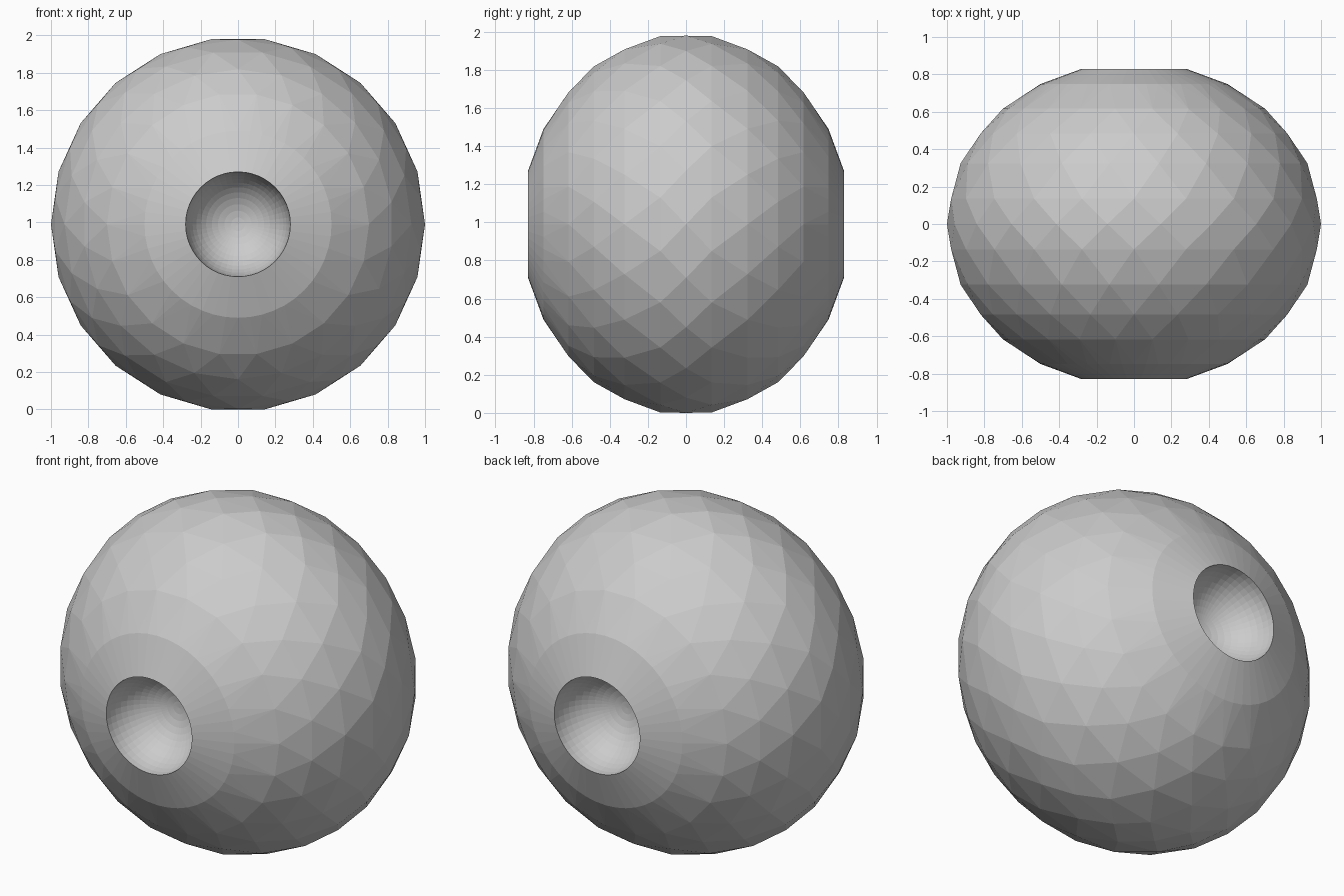
import bpy, bmesh
from math import sin, cos, pi, radians

if "Cube" in bpy.data.objects:
    bpy.data.objects.remove(bpy.data.objects["Cube"])

CENTRE_Z = 0.99     # height of the middle of the ball
DEPTH = 0.864       # half depth of the squashed ball along y
RIM_R = 0.28        # radius of each round socket
RIM_ANGLE = 16.26   # polar angle where the ball is cut flat
FINE, COARSE = 48, 22
rim_y = DEPTH * cos(radians(RIM_ANGLE))

bm = bmesh.new()


def ring(r, y, n, shift=0.0):
    return [bm.verts.new((r * cos(2 * pi * (i + shift) / n), y,
                          r * sin(2 * pi * (i + shift) / n))) for i in range(n)]


# Outer shell: rings around y, faceted by a convex hull
rims = {}
for side in (-1, 1):
    rims[side] = ring(RIM_R, side * rim_y, FINE)
    for angle, n, shift in ((30, FINE, 0), (44.5, COARSE, 0), (56, COARSE, 0.5),
                            (68, COARSE, 0), (81, COARSE, 0.5)):
        a = radians(angle)
        ring(sin(a), side * DEPTH * cos(a), n, shift)
ring(1.0, 0.0, COARSE)
bmesh.ops.convex_hull(bm, input=bm.verts[:])

# Open the flat ends
caps = [f for f in bm.faces if all(abs(v.co.y) > rim_y - 1e-4 for v in f.verts)]
bmesh.ops.delete(bm, geom=caps, context='FACES')

# Hemispherical sockets front and back
STEPS = 12
for side in (-1, 1):
    last = rims[side]
    for k in range(1, STEPS):
        a = pi / 2 * k / STEPS
        new = ring(RIM_R * cos(a), side * (rim_y - RIM_R * sin(a)), FINE)
        for i in range(FINE):
            j = (i + 1) % FINE
            bm.faces.new((last[i], last[j], new[j], new[i]))
        last = new
    pole = bm.verts.new((0, side * (rim_y - RIM_R), 0))
    for i in range(FINE):
        bm.faces.new((last[i], last[(i + 1) % FINE], pole))

loose = [e for e in bm.edges if not e.link_faces]
bmesh.ops.delete(bm, geom=loose, context='EDGES')
bmesh.ops.recalc_face_normals(bm, faces=bm.faces[:])
bmesh.ops.translate(bm, verts=bm.verts[:], vec=(0, 0, CENTRE_Z))

mesh = bpy.data.meshes.new("socketed_ball")
bm.to_mesh(mesh)
bm.free()
ball = bpy.data.objects.new("socketed_ball", mesh)
bpy.context.collection.objects.link(ball)
